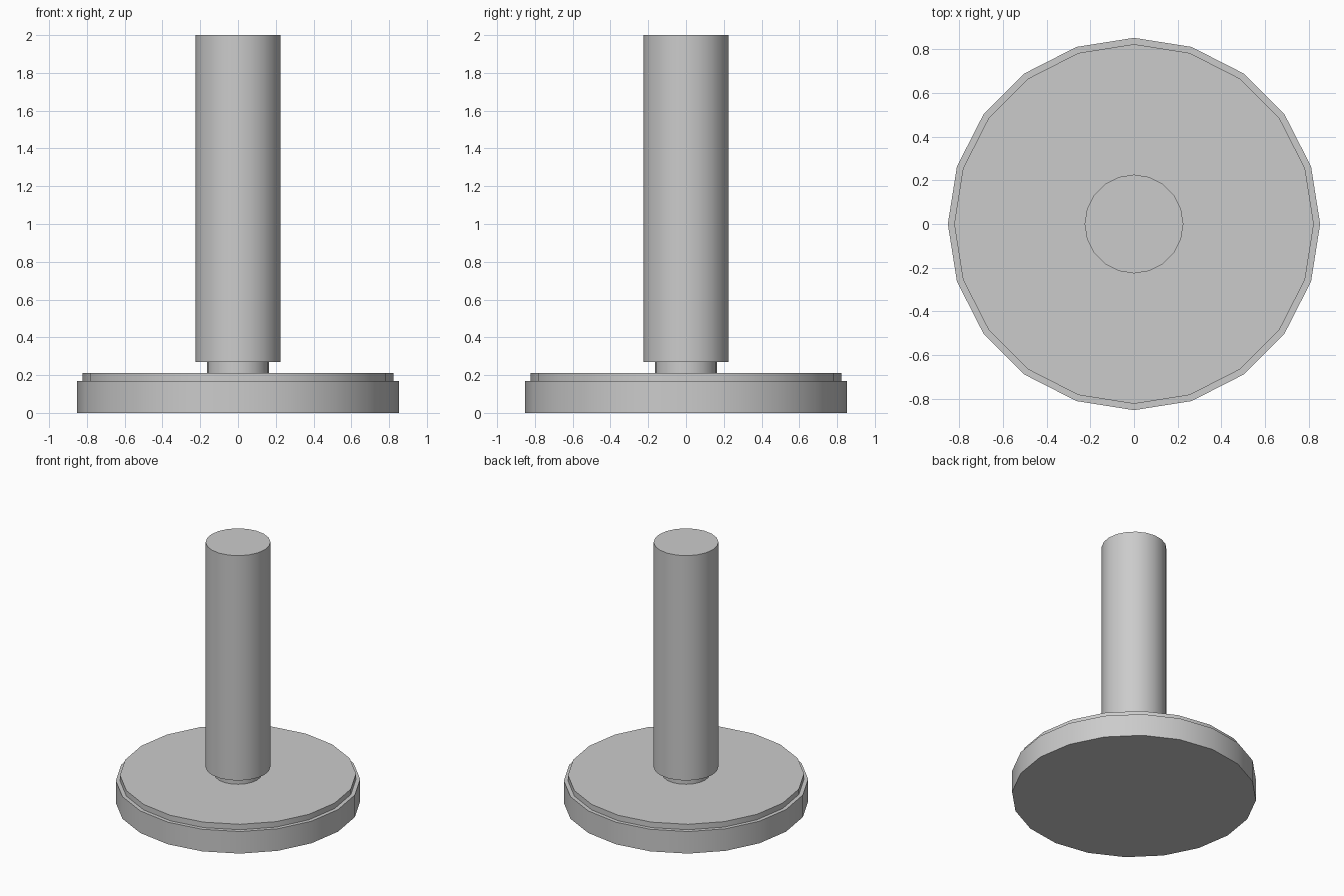
import bpy, bmesh, math

if "Cube" in bpy.data.objects:
    bpy.data.objects.remove(bpy.data.objects["Cube"])

SIDES = 20


def lathe(name, profile, cap_bottom=True):
    """Revolve (radius, z) points around z, capping the ends."""
    bm = bmesh.new()
    rings = []
    for r, z in profile:
        rings.append([bm.verts.new((r * math.cos(2 * math.pi * i / SIDES),
                                    r * math.sin(2 * math.pi * i / SIDES), z))
                      for i in range(SIDES)])
    for low, high in zip(rings, rings[1:]):
        for i in range(SIDES):
            j = (i + 1) % SIDES
            bm.faces.new((low[i], low[j], high[j], high[i]))
    if cap_bottom:
        bm.faces.new(rings[0][::-1])
    bm.faces.new(rings[-1])
    mesh = bpy.data.meshes.new(name)
    bm.to_mesh(mesh)
    bm.free()
    obj = bpy.data.objects.new(name, mesh)
    bpy.context.collection.objects.link(obj)
    bpy.ops.object.select_all(action='DESELECT')
    obj.select_set(True)
    bpy.context.view_layer.objects.active = obj
    bpy.ops.object.shade_smooth_by_angle(angle=math.radians(30))
    return obj


# Wide round base with a small step near the top
lathe("base_disc", [(0.852, 0), (0.852, 0.17), (0.823, 0.17), (0.823, 0.212)])

# Narrow neck opening out into the tall post
lathe("post", [(0.163, 0.212), (0.163, 0.27), (0.226, 0.27), (0.226, 2.0)],
      cap_bottom=False)
